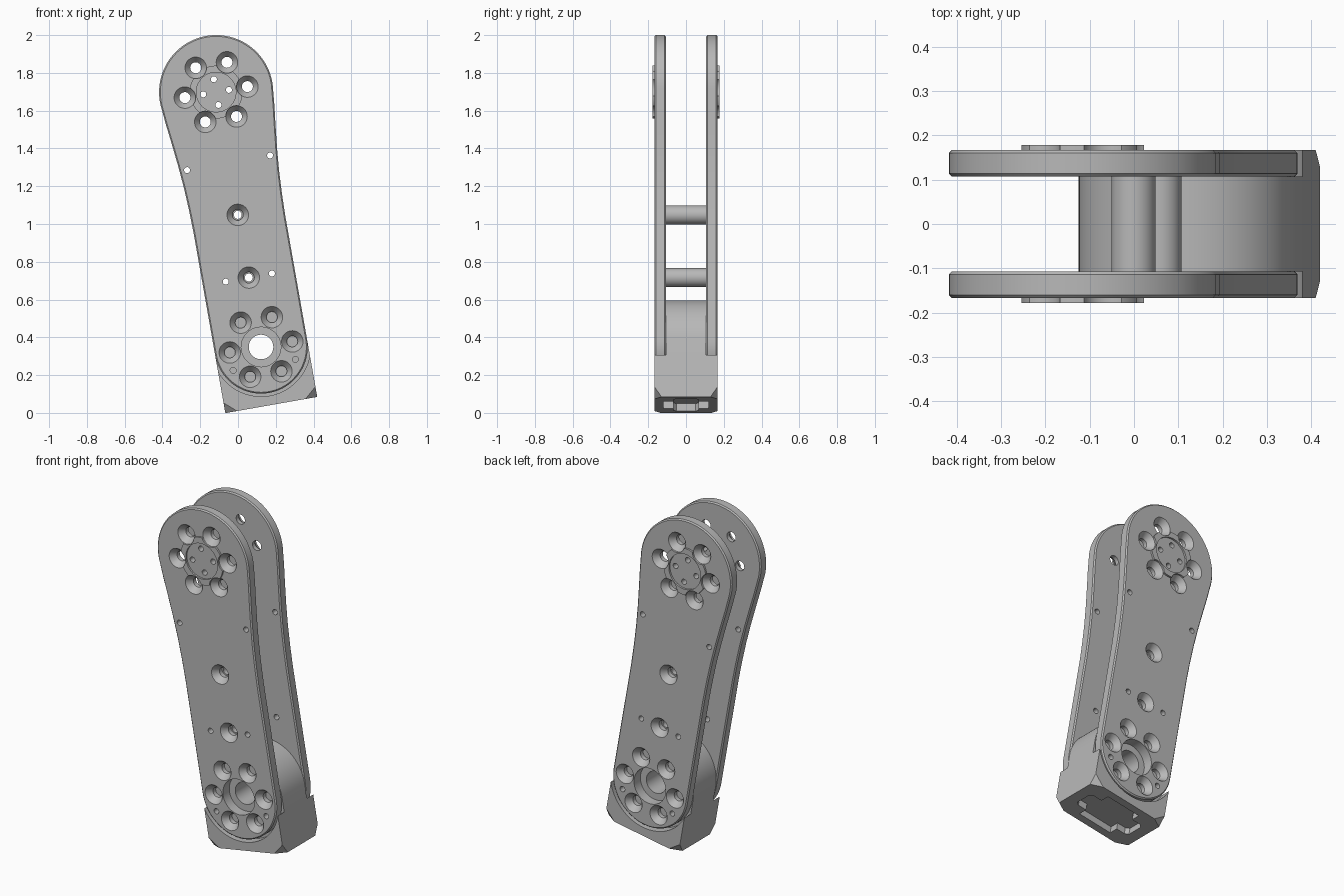
import bpy, bmesh, math
from mathutils import Matrix, Vector

cube = bpy.data.objects.get("Cube")
if cube:
    bpy.data.objects.remove(cube, do_unlink=True)

grey = bpy.data.materials.new("machined grey")
grey.use_nodes = True
COLOUR = (0.48, 0.48, 0.48, 1)
grey.diffuse_color = COLOUR
grey.node_tree.nodes["Principled BSDF"].inputs["Base Color"].default_value = COLOUR

# Built upright around the lower pivot, then tilted into place
PLACE = Matrix.Translation((0.122, 0, 0.349)) @ Matrix.Rotation(math.radians(-10), 4, 'Y')
TOP = 1.37            # height of the upper pivot above the lower one
INNER, OUTER = 0.107, 0.167
WIDE, BASE = 0.247, -0.312


def arc(r, start, end, n, cz=0):
    angles = [math.radians(start + (end - start) * i / n) for i in range(n + 1)]
    return [(r * math.cos(a), cz + r * math.sin(a)) for a in angles]


def prism(bm, outline, y0, y1):
    """Solid from an x-z outline, extruded along y."""
    face = bm.faces.new([bm.verts.new((x, y0, z)) for x, z in outline])
    new = bmesh.ops.extrude_face_region(bm, geom=[face])["geom"]
    verts = [g for g in new if isinstance(g, bmesh.types.BMVert)]
    bmesh.ops.translate(bm, verts=verts, vec=(0, y1 - y0, 0))
    bmesh.ops.recalc_face_normals(bm, faces=bm.faces)


def lathe(bm, x, z, profile, n=32):
    """Capped solid along y through (x, z) from (y, radius) rings."""
    rings = []
    for y, r in profile:
        rings.append([bm.verts.new((x + px, y, z + pz)) for px, pz in arc(r, 0, 360, n)[:-1]])
    for a, b in zip(rings, rings[1:]):
        for i in range(n):
            bm.faces.new((a[i], a[i - 1], b[i - 1], b[i]))
    bm.faces.new(rings[0])
    bm.faces.new(rings[-1][::-1])
    bmesh.ops.recalc_face_normals(bm, faces=bm.faces)


def make(name, bm):
    mesh = bpy.data.meshes.new(name)
    bm.to_mesh(mesh)
    bm.free()
    ob = bpy.data.objects.new(name, mesh)
    bpy.context.collection.objects.link(ob)
    return ob


def combine(ob, bm, operation='DIFFERENCE'):
    """Apply a boolean with the solids in bm."""
    tool = make("cutter", bm)
    tool.hide_render = True
    mod = ob.modifiers.new("cut", 'BOOLEAN')
    mod.operation, mod.solver, mod.object = operation, 'EXACT', tool
    bpy.context.view_layer.update()
    graph = bpy.context.evaluated_depsgraph_get()
    result = bpy.data.meshes.new_from_object(ob.evaluated_get(graph))
    ob.modifiers.clear()
    ob.data = result
    bpy.data.objects.remove(tool, do_unlink=True)


def finish(ob):
    ob.data.materials.clear()
    ob.data.materials.append(grey)
    ob.data.transform(PLACE)
    bpy.ops.object.select_all(action='DESELECT')
    ob.select_set(True)
    bpy.context.view_layer.objects.active = ob
    bpy.ops.object.shade_smooth_by_angle(angle=math.radians(25))


def bolt_circle(cz):
    return [(x, cz + z) for x, z in arc(0.168, 0, 360, 6)[:-1]]


def side_pair(name, bm_builder):
    """Make the front part and its mirrored back twin."""
    for side, sign in (("front", -1), ("back", 1)):
        finish(bm_builder(f"{side}_{name}", sign))


# Side plate: straight lower arm flaring into a larger round head
FLARE = [(WIDE, 0.66), (0.25, 0.78), (0.256, 0.9), (0.266, 1.02), (0.279, 1.14), (0.292, 1.25)]
outline = (arc(WIDE, 180, 360, 40) + FLARE + arc(0.302, -8, 188, 56, TOP)
           + [(-x, z) for x, z in reversed(FLARE)])
PINS = [(-0.223, 0.99), (0.223, 0.99), (-0.124, 0.373), (0.124, 0.373)]
POSTS = [(0, 0.71), (0, 0.373)]


def plate(name, s):
    bm = bmesh.new()
    prism(bm, outline, s * INNER, s * OUTER)
    rim = [e for e in bm.edges if abs(e.verts[0].co.y - e.verts[1].co.y) < 1e-5]
    bmesh.ops.bevel(bm, geom=rim, offset=0.007, segments=1, affect='EDGES')
    ob = make(name, bm)
    cut = bmesh.new()
    # countersunk bolt holes
    for x, z in bolt_circle(0) + bolt_circle(TOP) + POSTS:
        lathe(cut, x, z, [(s * 0.09, 0.029), (s * 0.132, 0.029), (s * OUTER, 0.057), (s * 0.2, 0.057)])
    # small pin holes, upper ring of four and lower pair
    small = PINS + arc(0.069, 0, 360, 4, TOP)[:-1] + arc(0.193, 210, 330, 1)
    for x, z in small:
        lathe(cut, x, z, [(s * 0.09, 0.016), (s * 0.2, 0.016)], 16)
    lathe(cut, 0, 0, [(s * 0.09, 0.105), (s * 0.2, 0.105)], 48)
    combine(ob, cut)
    return ob


side_pair("side_plate", plate)


# Raised pilot ring on the head, notched by the bolt heads
def pilot_ring(name, s):
    bm = bmesh.new()
    lathe(bm, 0, TOP, [(s * 0.16, 0.14), (s * 0.178, 0.14)], 64)
    ob = make(name, bm)
    cut = bmesh.new()
    lathe(cut, 0, TOP, [(s * 0.15, 0.105), (s * 0.2, 0.105)], 48)
    for x, z in bolt_circle(TOP):
        lathe(cut, x, z, [(s * 0.15, 0.057), (s * 0.2, 0.057)])
    combine(ob, cut)
    return ob


side_pair("pilot_ring", pilot_ring)

# Hollow spacer posts between the plates
for label, (x, z) in zip(("upper", "lower"), POSTS):
    bm = bmesh.new()
    lathe(bm, x, z, [(-INNER, 0.05), (INNER, 0.05)])
    post = make(label + "_spacer_post", bm)
    cut = bmesh.new()
    lathe(cut, x, z, [(-0.2, 0.021), (0.2, 0.021)])
    combine(post, cut)
    finish(post)

# Foot block: wide base with round seats for the plates and clipped corners
seat_end = math.degrees(math.acos(WIDE / 0.262))
bm = bmesh.new()
prism(bm, [(-WIDE, BASE), (WIDE, BASE)] + arc(0.262, -seat_end, seat_end - 180, 32), -OUTER, OUTER)
for sx in (-1, 1):
    for sy in (-1, 1):
        cut = bmesh.ops.bisect_plane(
            bm, geom=bm.verts[:] + bm.edges[:] + bm.faces[:], clear_outer=True,
            plane_co=(sx * WIDE, sy * OUTER, BASE + 0.055),
            plane_no=Vector((sx / 0.063, sy / 0.037, -1 / 0.055)).normalized())
        edges = [g for g in cut["geom_cut"] if isinstance(g, bmesh.types.BMEdge)]
        bmesh.ops.contextual_create(bm, geom=edges)
bmesh.ops.recalc_face_normals(bm, faces=bm.faces)
foot = make("foot_block", bm)

# Rounded tongue that fills the gap between the plates
tongue = bmesh.new()
prism(tongue, [(-WIDE, -0.29), (WIDE, -0.29)] + arc(WIDE, 0, 180, 40), -INNER, INNER)
combine(foot, tongue, 'UNION')

# Pivot bore and stepped socket underneath
bore = bmesh.new()
lathe(bore, 0, 0, [(-0.3, 0.065), (0.3, 0.065)], 48)
combine(foot, bore)
socket = bmesh.new()
quarter = [(0.185, 0.05), (0.165, 0.065), (0.11, 0.065), (0.11, 0.12)]
ring = quarter + [(-x, y) for x, y in reversed(quarter)]
ring += [(-x, -y) for x, y in ring]
prism(socket, ring, 0, 0.1)
socket.transform(Matrix.Translation((0, 0, BASE - 0.06)) @ Matrix.Rotation(math.pi / 2, 4, 'X'))
bmesh.ops.recalc_face_normals(socket, faces=socket.faces)
combine(foot, socket)
finish(foot)
